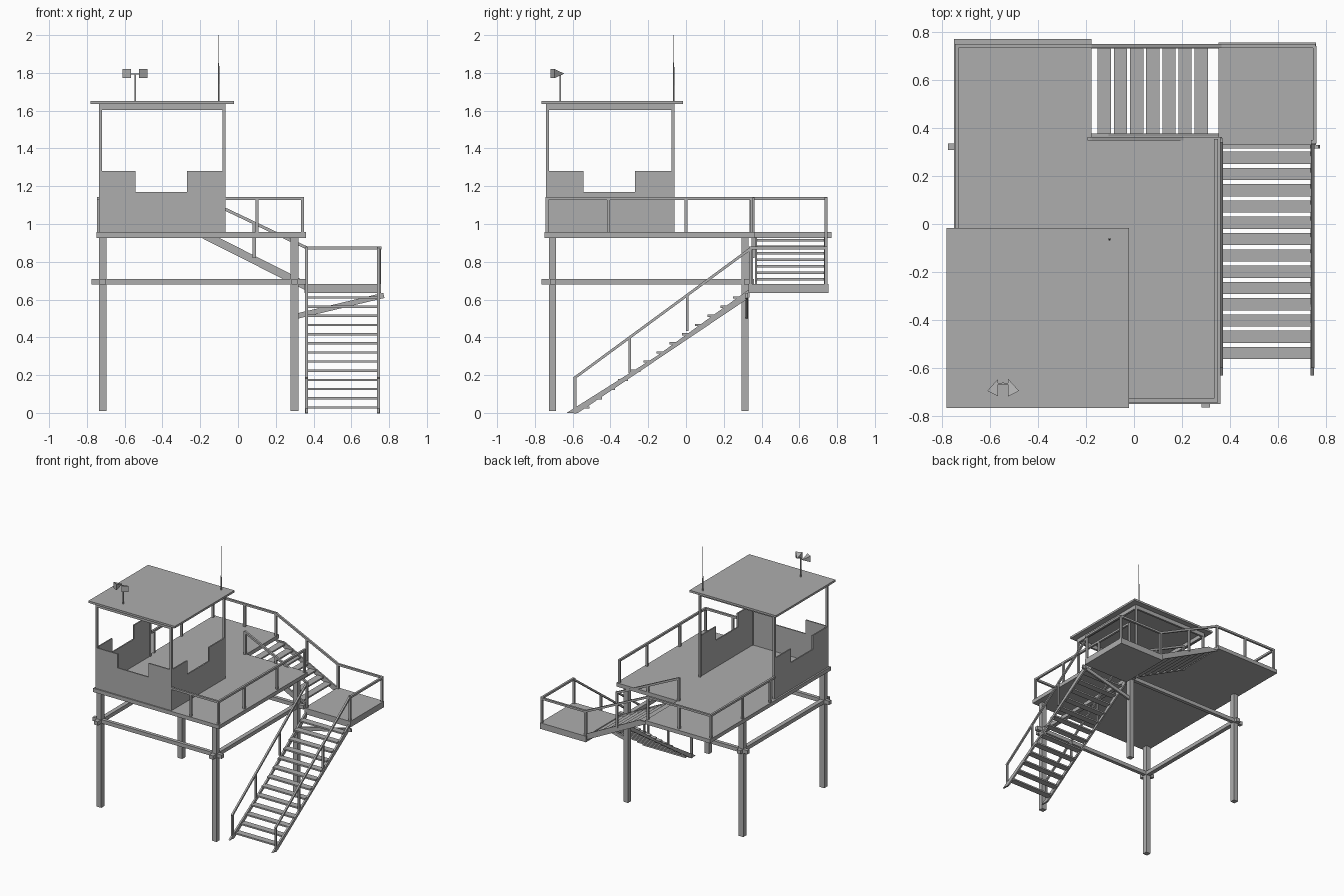
import bpy, bmesh
from mathutils import Vector

if "Cube" in bpy.data.objects:
    bpy.data.objects.remove(bpy.data.objects["Cube"])

grey = bpy.data.materials.new("weathered_grey")
grey.diffuse_color = (0.42, 0.42, 0.42, 1)
grey.use_nodes = True
grey.node_tree.nodes["Principled BSDF"].inputs["Base Color"].default_value = grey.diffuse_color


def finish(name, bm):
    bmesh.ops.recalc_face_normals(bm, faces=bm.faces)
    me = bpy.data.meshes.new(name)
    bm.to_mesh(me)
    bm.free()
    me.materials.append(grey)
    ob = bpy.data.objects.new(name, me)
    bpy.context.collection.objects.link(ob)
    return ob


def hexa(bm, pts):
    v = [bm.verts.new(p) for p in pts]
    for f in ((0, 1, 2, 3), (4, 5, 6, 7), (0, 1, 5, 4), (1, 2, 6, 5), (2, 3, 7, 6), (3, 0, 4, 7)):
        bm.faces.new([v[i] for i in f])


def boxes(name, ranges):
    """Axis-aligned boxes given as (x0, x1, y0, y1, z0, z1)."""
    bm = bmesh.new()
    for x0, x1, y0, y1, z0, z1 in ranges:
        hexa(bm, [(x, y, z) for z in (z0, z1) for x, y in ((x0, y0), (x1, y0), (x1, y1), (x0, y1))])
    return finish(name, bm)


def bars(name, segments, w=0.016, h=0.016):
    """Rectangular bars between pairs of points."""
    bm = bmesh.new()
    for a, b in segments:
        a, b = Vector(a), Vector(b)
        d = (b - a).normalized()
        side = Vector((1, 0, 0)) if abs(d.z) > 0.99 else d.cross(Vector((0, 0, 1))).normalized()
        up = side.cross(d)
        hexa(bm, [p + side * s * w / 2 + up * t * h / 2
                  for p in (a, b) for s, t in ((-1, -1), (1, -1), (1, 1), (-1, 1))])
    return finish(name, bm)


def slab(name, profile, axis, spans):
    """Extrude a 2D profile along an axis, once per (start, end) span."""
    bm = bmesh.new()
    put = {'x': lambda u, v, s: (s, u, v), 'y': lambda u, v, s: (u, s, v), 'z': lambda u, v, s: (u, v, s)}[axis]
    for s0, s1 in spans:
        lo = [bm.verts.new(put(u, v, s0)) for u, v in profile]
        hi = [bm.verts.new(put(u, v, s1)) for u, v in profile]
        bm.faces.new(lo)
        bm.faces.new(hi)
        for i in range(len(lo)):
            j = (i + 1) % len(lo)
            bm.faces.new((lo[i], lo[j], hi[j], hi[i]))
    return finish(name, bm)


def railing(name, path, foot, top, posts):
    """Level handrail along an xy path with upright posts."""
    z = top - 0.008
    segs = [((*p, z), (*q, z)) for p, q in zip(path, path[1:])]
    segs += [((*p, foot), (*p, top)) for p in posts]
    return bars(name, segs)


# Support legs and the crossing beams between them
LX, LY = (-0.716, 0.299), (-0.706, 0.312)
boxes("legs", [(x - 0.02, x + 0.02, y - 0.019, y + 0.019, 0.01, 0.935) for x in LX for y in LY])
boxes("cross_beams_x", [(-0.775, 0.36, y - 0.014, y + 0.014, 0.68, 0.71) for y in (LY[0], 0.322)])
boxes("cross_beams_y", [(x - 0.017, x + 0.017, -0.765, 0.36, 0.679, 0.709) for x in LX])

# L-shaped main deck
deck = [(-0.75, -0.75), (0.36, -0.75), (0.36, 0.362), (-0.178, 0.362), (-0.178, 0.77), (-0.75, 0.77)]
slab("main_deck", deck, 'z', [(0.927, 0.957)])

# Deck railings
railing("front_right_railing", [(-0.07, -0.735), (0.342, -0.735), (0.342, 0.355)], 0.95, 1.142,
        [(0.1, -0.735), (0.342, -0.735), (0.342, -0.41), (0.342, 0), (0.342, 0.347)])
railing("back_left_railing", [(-0.738, -0.06), (-0.738, 0.742), (-0.18, 0.742)], 0.95, 1.142,
        [(-0.738, 0), (-0.738, 0.345), (-0.738, 0.742), (-0.46, 0.742), (-0.185, 0.742)])

# Cabin walls with stepped window openings, open at the back
def wall_profile(lo, hi):
    return [(lo, 0.957), (hi, 0.957), (hi, 1.28), (-0.27, 1.28), (-0.27, 1.17),
            (-0.542, 1.17), (-0.542, 1.28), (lo, 1.28)]


CX, CY = (-0.737, -0.067), (-0.74, -0.06)
slab("cabin_front_wall", wall_profile(*CX), 'y', [(CY[0], CY[0] + 0.01)])
slab("cabin_side_walls", wall_profile(*CY), 'x', [(CX[0], CX[0] + 0.01), (CX[1] - 0.01, CX[1])])

# Cabin corner posts, header frame and roof
T = 0.016
boxes("cabin_posts", [(x, x + T, y, y + T, 0.957, 1.61)
                      for x in (CX[0], CX[1] - T) for y in (CY[0], CY[1] - T)])
boxes("cabin_header",
      [(CX[0], CX[1], y, y + T, 1.603, 1.638) for y in (CY[0], CY[1] - T)] +
      [(x, x + T, CY[0] + T, CY[1] - T, 1.603, 1.638) for x in (CX[0], CX[1] - T)])
boxes("cabin_roof", [(-0.78, -0.02, -0.766, -0.016, 1.634, 1.65)])

# Loudspeaker pole with two horns, mirrored about the pole
PX = -0.545
bars("speaker_pole", [((PX, -0.665, 1.645), (PX, -0.665, 1.795))], 0.008, 0.008)
bars("speaker_arm", [((PX - 0.025, -0.665, 1.795), (PX + 0.025, -0.665, 1.795))], 0.006, 0.006)
bm = bmesh.new()
for s in (-1, 1):
    base = [bm.verts.new((PX + s * dx, y, z)) for dx, y, z in
            ((0.066, -0.695, 1.772), (0.021, -0.718, 1.772), (0.021, -0.718, 1.82), (0.066, -0.695, 1.82))]
    tip = bm.verts.new((PX + s * 0.021, -0.645, 1.796))
    bm.faces.new(base)
    for i in range(4):
        bm.faces.new((base[i], base[(i + 1) % 4], tip))
finish("speaker_horns", bm)

# Tapered antenna
bm = bmesh.new()
bmesh.ops.create_cone(bm, cap_ends=True, segments=8, radius1=0.005, radius2=0.0008, depth=0.355)
bmesh.ops.translate(bm, verts=bm.verts, vec=(-0.102, -0.065, 1.8225))
finish("antenna", bm)

# Landing with its railing and diagonal brace
boxes("landing", [(0.352, 0.757, 0.33, 0.755, 0.635, 0.683)])
railing("landing_railing", [(0.358, 0.742), (0.753, 0.742), (0.753, 0.335)], 0.65, 0.882,
        [(0.363, 0.742), (0.748, 0.742), (0.746, 0.342), (0.363, 0.348)])
bars("landing_brace", [((0.31, 0.322, 0.512), (0.772, 0.322, 0.622))], 0.014, 0.028)

# Upper stairs from deck down to landing
slab("upper_stringers", [(-0.2, 0.93), (-0.106, 0.93), (0.355, 0.697), (0.355, 0.65)], 'y',
     [(0.364, 0.376), (0.73, 0.742)])
boxes("upper_treads", [(-0.151 + 0.0673 * i, -0.096 + 0.0673 * i, 0.37, 0.735,
                        0.908 - 0.0345 * i, 0.92 - 0.0345 * i) for i in range(7)])
for side, y in (("inner", 0.355), ("outer", 0.742)):
    bars(side + "_upper_handrail", [((-0.185, y, 1.134), (0.363, y, 0.874)),
                                    ((0.086, y, 0.82), (0.086, y, 1.005)),
                                    ((-0.185, y, 0.95), (-0.185, y, 1.14))])

# Lower stairs from landing down to the ground
slab("lower_stringers", [(-0.632, 0), (-0.572, 0), (0.335, 0.655), (0.335, 0.61)], 'x',
     [(0.357, 0.371), (0.735, 0.749)])
boxes("lower_treads", [(0.364, 0.742, 0.25 - 0.0677 * i, 0.301 - 0.0677 * i,
                        0.605 - 0.0485 * i, 0.617 - 0.0485 * i) for i in range(13)])
for side, x in (("left", 0.363), ("right", 0.744)):
    slope = lambda y: 0.185 + (y + 0.59) * 0.735
    segs = [((x, -0.595, slope(-0.595)), (x, 0.345, slope(0.345)))]
    segs += [((x, y, slope(y) - 0.19), (x, y, slope(y))) for y in (-0.588, -0.297, 0.006)]
    bars(side + "_lower_handrail", segs, 0.014, 0.014)
